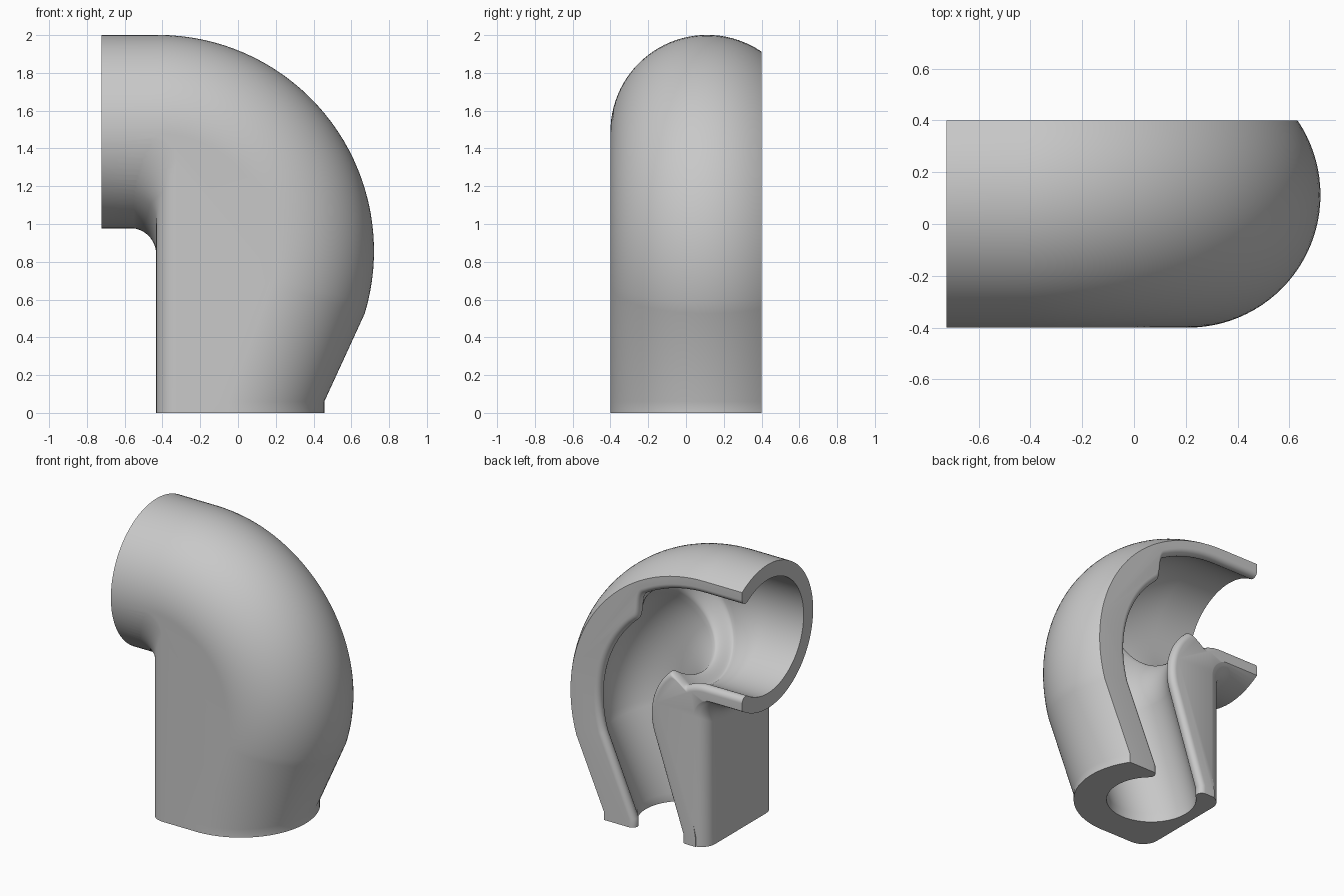
import bpy, bmesh, math
from math import sin, cos, pi, sqrt, radians, atan2

if "Cube" in bpy.data.objects:
    bpy.data.objects.remove(bpy.data.objects["Cube"])

CX, CZ, R = -0.424, 0.857, 0.632    # bend centre and bend radius of the pipe axis
YC, RO = 0.112, 0.512               # pipe axis depth and outer radius
A0 = radians(-16.8)                 # angle where the bend meets the straight neck
BX = -0.055                         # centre of the bottom opening
BACK = 0.40                         # section plane
LIP = 0.04                          # rounding between bore and section plane

gray = bpy.data.materials.new("gray")
gray.diffuse_color = (0.58, 0.58, 0.58, 1)
gray.use_nodes = True
gray.node_tree.nodes["Principled BSDF"].inputs["Base Color"].default_value = gray.diffuse_color


def bend(a):
    return CX + R * cos(a), CZ + R * sin(a)


def loft(name, rings):
    """Closed solid through rings that share one point count."""
    bm = bmesh.new()
    vs = [[bm.verts.new(p) for p in ring] for ring in rings]
    n = len(vs[0])
    for a, b in zip(vs, vs[1:]):
        for i in range(n):
            bm.faces.new((a[i], a[(i + 1) % n], b[(i + 1) % n], b[i]))
    bm.faces.new(vs[0][::-1])
    bm.faces.new(vs[-1])
    bmesh.ops.recalc_face_normals(bm, faces=bm.faces)
    me = bpy.data.meshes.new(name)
    bm.to_mesh(me)
    bm.free()
    ob = bpy.data.objects.new(name, me)
    bpy.context.collection.objects.link(ob)
    me.materials.append(gray)
    return ob


def disc(r):
    """Round section of the outer pipe."""
    return [(r * cos(2 * pi * i / 96), r * sin(2 * pi * i / 96)) for i in range(96)]


def keyhole(r):
    """Bore section: circle that flares with a rounded lip at the section plane."""
    d = BACK - YC
    h = d - LIP
    uc = sqrt((r + LIP) ** 2 - h * h)
    ft = atan2(h, uc)
    pts = [(r * cos(t), r * sin(t)) for t in
           (ft - (pi + 2 * ft) * i / 70 for i in range(71))]
    lip = [(uc - LIP * cos(t), h + LIP * sin(t)) for t in
           (-ft + (pi / 2 + ft) * i / 10 for i in range(1, 11))]
    pts += [(-u, v) for u, v in lip] + [(-uc, d + 0.2), (uc, d + 0.2)]
    return pts + lip[::-1]


def ring(c, a, section, limit=-9):
    """Section around a point of the axis, in the plane at angle a."""
    return [(c[0] + max(u, limit) * cos(a), YC + v, c[1] + max(u, limit) * sin(a))
            for u, v in section]


def pipe(name, shape, low, end, radius, limit=-9):
    """Neck, bend and straight mouth in one sweep."""
    rings = [ring((BX, z), 0, shape(low), limit) for z in (-0.1, 0.06)]
    rings += [ring(bend(a), a, shape(r)) for a, r in radius]
    rings += [ring((-0.85, CZ + R), pi / 2, shape(end))]
    return loft(name, rings)


# Outer pipe
steps = 36
angles = [A0 + (pi / 2 - A0) * i / steps for i in range(steps + 1)]
elbow = pipe("elbow_shell", disc, RO, RO, [(a, RO) for a in angles], limit=-0.3)

# Bore: narrow below, wide toward the mouth, with a rounded shoulder
lo, hi = 0.305, 0.405
s0, s1 = radians(49), radians(60)
inner = [(a, lo) for a in angles if a < s0 - 0.01]
for i in range(11):
    t = i / 10
    inner.append((s0 + (s1 - s0) * t, lo + (hi - lo) * (3 * t * t - 2 * t ** 3)))
inner += [(a, hi) for a in angles if a > s1 + 0.01]
bore = pipe("bore_cutter", keyhole, 0.295, hi, inner)

# Flat-sided support block left of the axis, filleted into the mouth
FIL = 0.14


def slice_at(y):
    xl = -0.433
    for d, rc in ((y + 0.4, 0.12), (BACK - y, 0.11)):
        d = max(d, 0)
        if d < rc:
            xl += rc - sqrt(rc * rc - (rc - d) ** 2)
    zu = CZ + R + 0.002 - sqrt(max(RO * RO - (y - YC) ** 2, 0))
    pts = [(BX, -0.1), (BX, 0.06)]
    pts += [bend(a) for a in angles[::2]]
    pts += [(xl - FIL, CZ + R + 0.004)]
    for i in range(13):
        t = pi / 2 - pi / 2 * i / 12
        pts.append((xl - FIL + FIL * cos(t), zu - FIL + FIL * sin(t)))
    pts.append((xl, -0.1))
    return [(x, y, z) for x, z in pts]


y0, y1 = -0.3995, 0.42
block = loft("support_block", [slice_at(y0 + (y1 - y0) * (1 - cos(pi * i / 48)) / 2)
                               for i in range(49)])

# Trim box: floor, mouth end and section plane
bx = ((-0.723, 2), (-2, BACK), (0, 3))
trim = loft("trim_box", [[(bx[0][i], bx[1][j], z) for i, j in ((0, 0), (1, 0), (1, 1), (0, 1))]
                         for z in bx[2]])

for ob, op in ((block, 'UNION'), (bore, 'DIFFERENCE'), (trim, 'INTERSECT')):
    m = elbow.modifiers.new(ob.name, 'BOOLEAN')
    m.operation, m.object, m.solver = op, ob, 'EXACT'
    ob.hide_render = True

# Bake the cuts, remove the helpers, shade smooth
bpy.context.view_layer.update()
me = bpy.data.meshes.new_from_object(elbow.evaluated_get(bpy.context.evaluated_depsgraph_get()))
elbow.modifiers.clear()
elbow.data = me
for ob in (block, bore, trim):
    bpy.data.objects.remove(ob)
me.materials.clear()
me.materials.append(gray)
for p in me.polygons:
    p.material_index = 0
bpy.context.view_layer.objects.active = elbow
elbow.select_set(True)
bpy.ops.object.shade_smooth_by_angle(angle=radians(30))
